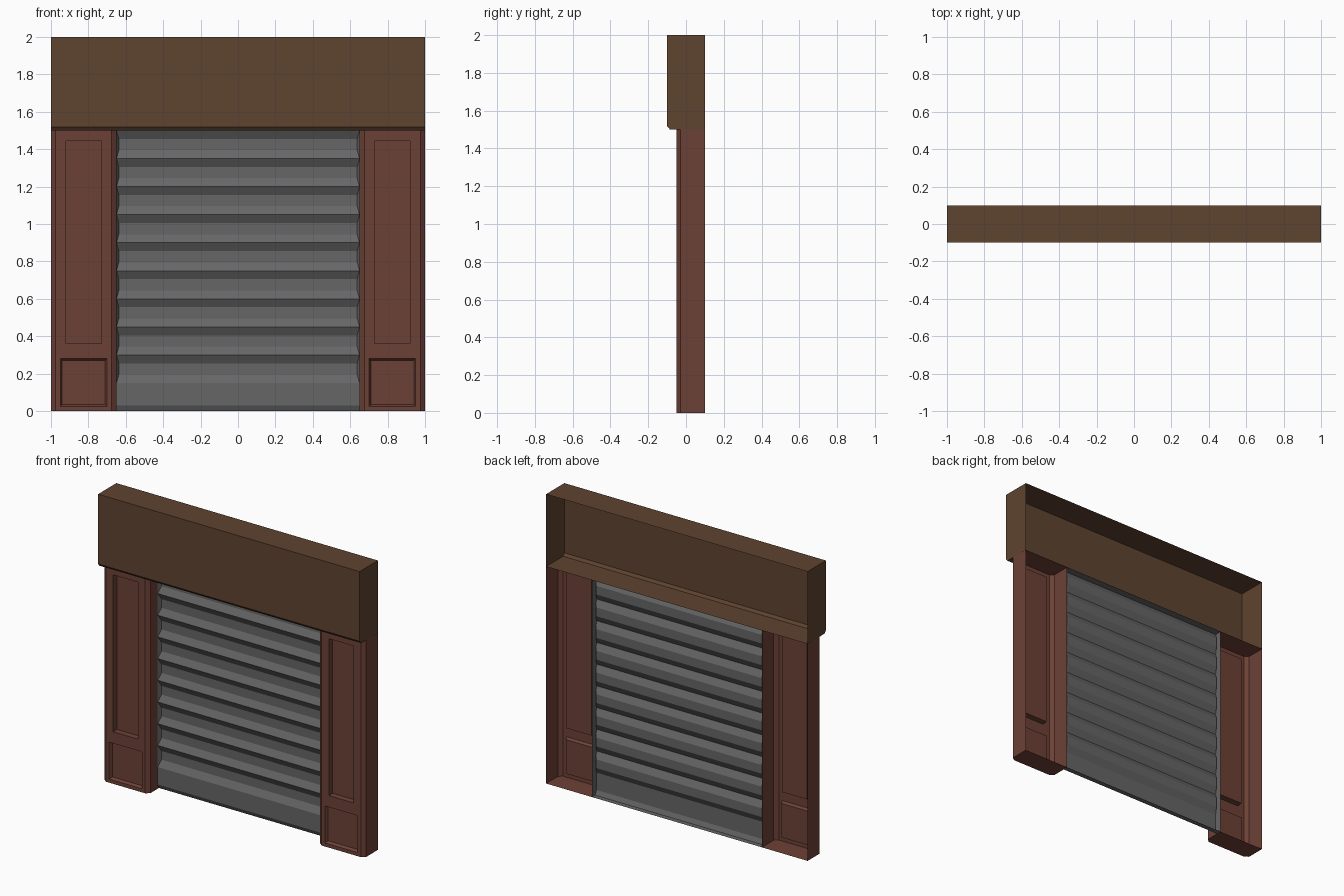
import bpy, bmesh
from mathutils import Vector

if "Cube" in bpy.data.objects:
    bpy.data.objects.remove(bpy.data.objects["Cube"])


def material(name, rgb):
    m = bpy.data.materials.new(name)
    m.diffuse_color = (*rgb, 1)
    m.use_nodes = True
    m.node_tree.nodes["Principled BSDF"].inputs["Base Color"].default_value = m.diffuse_color
    return m


def shell(profile, offset):
    """Sweep an open profile (first and last point lie on the open back) and cap its ends."""
    bm = bmesh.new()
    off = Vector(offset)
    a = [bm.verts.new(p) for p in profile]
    b = [bm.verts.new(Vector(p) + off) for p in profile]
    for i in range(len(a) - 1):
        bm.faces.new((a[i], a[i + 1], b[i + 1], b[i]))
    bm.faces.new(a)
    bm.faces.new(b[::-1])
    bmesh.ops.recalc_face_normals(bm, faces=bm.faces[:])
    return bm


def finish(bm, name, mat):
    me = bpy.data.meshes.new(name)
    bm.to_mesh(me)
    bm.free()
    me.materials.append(mat)
    ob = bpy.data.objects.new(name, me)
    bpy.context.collection.objects.link(ob)
    return ob


def inset(bm, face, thickness):
    bmesh.ops.inset_individual(bm, faces=[face], thickness=thickness, use_even_offset=True)


brown = material("brown_header", (0.112, 0.056, 0.029))
red = material("red_brown_wood", (0.152, 0.053, 0.037))
grey = material("grey_metal", (0.132, 0.132, 0.132))

# Header box, open at the back, with a chamfered lower front edge
bm = shell([(-1, 0.1, 2), (-1, -0.1, 2), (-1, -0.1, 1.518), (-1, -0.085, 1.5), (-1, 0.1, 1.5)],
           (2, 0, 0))
finish(bm, "header_box", brown)

# Panelled pillars with chamfered front corners, mirrored
bm = shell([(-1, 0.1, 0), (-1, -0.03, 0), (-0.975, -0.05, 0), (-0.675, -0.05, 0),
            (-0.65, -0.03, 0), (-0.65, 0.1, 0)], (0, 0, 1.4995))
front = [f for f in bm.faces if f.normal.y < -0.99]
geom = front + list(front[0].edges) + list(front[0].verts)
bmesh.ops.bisect_plane(bm, geom=geom, plane_co=(0, 0, 0.305), plane_no=(0, 0, 1))
bm.normal_update()
for f in [f for f in bm.faces if f.normal.y < -0.99]:
    upper = f.calc_center_median().z > 0.4
    inset(bm, f, 0.055 if upper else 0.025)
    inset(bm, f, 0.001 if upper else 0.01)
    for v in f.verts:
        v.co.y += 0.04 if upper else 0.02
pillars = finish(bm, "side_pillars", red)
pillars.modifiers.new("mirror", "MIRROR").use_mirror_merge = False

# Roller shutter: flat bottom slat, then nine slats pressed inwards
W, Y = 0.6495, 0.05
profile = [(-W, 0.1, 0), (-W, Y + 0.015, 0), (-W, Y, 0.03)]
profile += [(-W, Y, 0.15 * k) for k in range(1, 10)]
profile += [(-W, Y, 1.499), (-W, 0.1, 1.499)]
bm = shell(profile, (2 * W, 0, 0))
slats = [f for f in bm.faces if f.normal.y < -0.99 and f.calc_center_median().z > 0.15]
for f in slats:
    mid = f.calc_center_median().z
    inset(bm, f, 0.01)
    for v in f.verts:
        v.co.x = 0.637 if v.co.x > 0 else -0.637
        v.co.y += 0.025
        v.co.z = mid + (0.03 if v.co.z > mid else -0.03)
finish(bm, "roller_shutter", grey)
